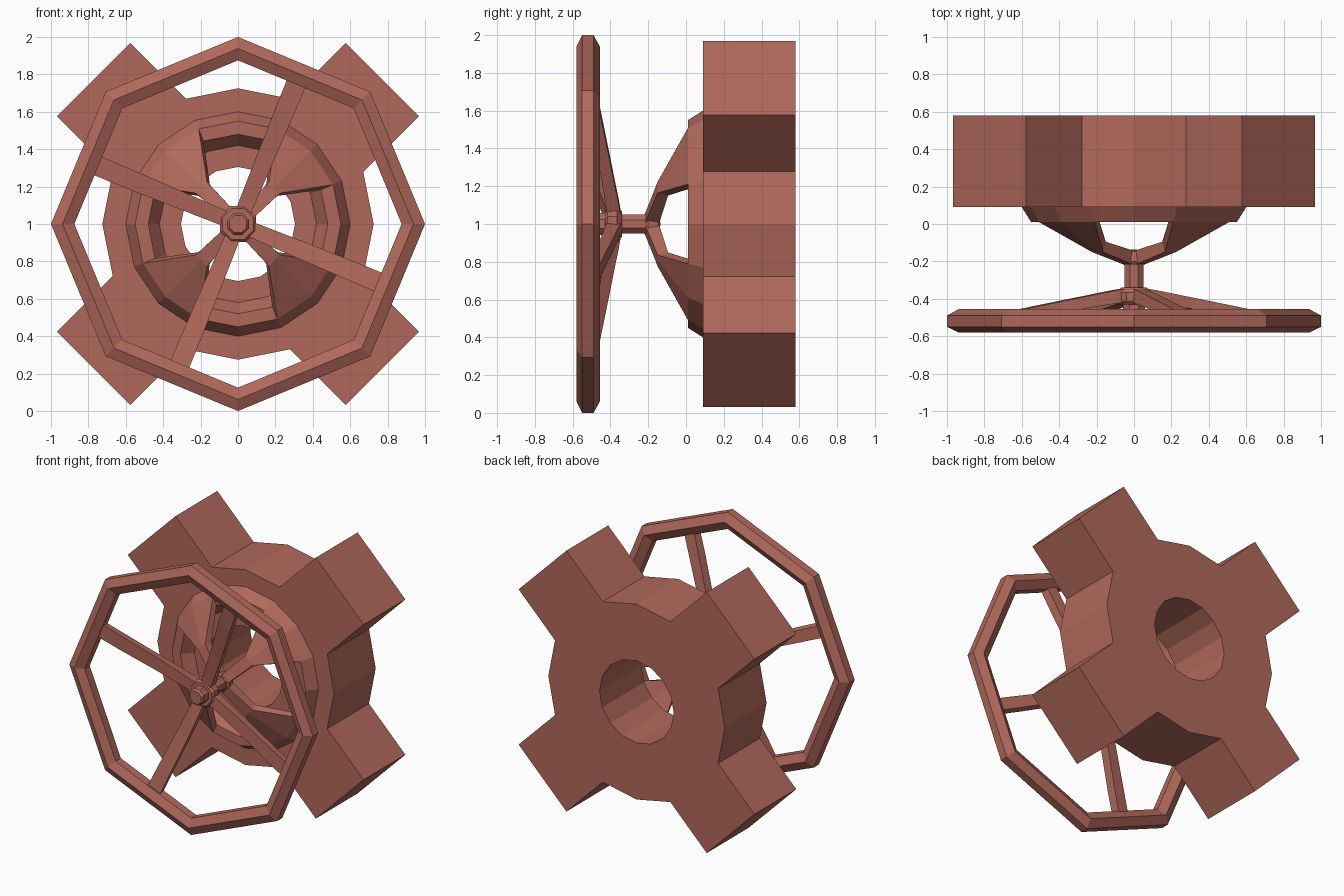
import bpy, bmesh, math

if "Cube" in bpy.data.objects:
    bpy.data.objects.remove(bpy.data.objects["Cube"])

mat = bpy.data.materials.new("terracotta_red")
mat.diffuse_color = (0.44, 0.14, 0.105, 1)
mat.use_nodes = True
mat.node_tree.nodes["Principled BSDF"].inputs["Base Color"].default_value = mat.diffuse_color


def polar(r, deg, y):
    """Point around the valve axis, which runs along y at z = 1."""
    a = math.radians(deg)
    return (r * math.cos(a), y, 1 + r * math.sin(a))


def along(r, side, deg, y):
    """Point at distance r along a radial direction, moved sideways."""
    a = math.radians(deg)
    return (r * math.cos(a) - side * math.sin(a), y,
            1 + r * math.sin(a) + side * math.cos(a))


def add_faces(bm, faces):
    for f in faces:
        bm.faces.new([bm.verts.new(p) for p in f])


def finish(bm, name):
    bmesh.ops.remove_doubles(bm, verts=bm.verts, dist=0.0005)
    bmesh.ops.recalc_face_normals(bm, faces=bm.faces)
    me = bpy.data.meshes.new(name)
    bm.to_mesh(me)
    bm.free()
    me.materials.append(mat)
    ob = bpy.data.objects.new(name, me)
    bpy.context.collection.objects.link(ob)
    return ob


def revolve_faces(profile, n, closed=True, skip=lambda k, i: False, turn=0):
    """Quads of an (r, y) profile swept round the axis in n flat sides."""
    step, m, out = 360 / n, len(profile), []
    for k in range(n):
        a, b = turn + k * step, turn + (k + 1) * step
        for i in range(m if closed else m - 1):
            if skip(k, i):
                continue
            (r0, y0), (r1, y1) = profile[i], profile[(i + 1) % m]
            f = [polar(r0, a, y0), polar(r0, b, y0)]
            if r1 > 0:
                f += [polar(r1, b, y1), polar(r1, a, y1)]
            else:
                f.append(polar(0, 0, y1))
            if r0 == 0:
                f = f[1:]
            out.append(f)
    return out


def revolve(name, profile, n, closed=True, turn=0):
    bm = bmesh.new()
    add_faces(bm, revolve_faces(profile, n, closed, turn=turn))
    return finish(bm, name)


def loft(bm, sections):
    """Skin a row of equal closed sections and cap both ends."""
    n = len(sections[0])
    for s, t in zip(sections, sections[1:]):
        add_faces(bm, [[s[i], s[(i + 1) % n], t[(i + 1) % n], t[i]] for i in range(n)])
    add_faces(bm, [sections[0], sections[-1]])


# Body: 16-sided block with raised collar and bore, four square arms
R, Y0, Y1 = 0.725, 0.09, 0.58
body = [(R, Y0), (0.60, Y0), (0.55, 0.01), (0.48, 0.01), (0.42, Y0),
        (0.305, Y0), (0.305, Y1), (R, Y1)]
bm = bmesh.new()
add_faces(bm, revolve_faces(body, 16, skip=lambda k, i: i == 7 and k % 4 in (1, 2)))
half = R * math.sin(math.radians(22.5))
for d in range(45, 360, 90):
    def outline(y):
        return [polar(R, d - 22.5, y), along(1.0925, -half, d, y),
                along(1.0925, half, d, y), polar(R, d + 22.5, y), polar(R, d, y)]
    f, b = outline(Y0), outline(Y1)
    add_faces(bm, [f, b] + [[f[i], f[i + 1], b[i + 1], b[i]] for i in range(3)])
finish(bm, "cross_body")

# Yoke: four legs, wide on the collar and narrow at the stem
bm = bmesh.new()
for d in range(45, 360, 90):
    angles = (d - 22.5, d, d + 22.5)
    base = [polar(0.55, a, 0.01) for a in angles] + \
           [polar(0.48, a, 0.01) for a in reversed(angles)]

    def section(ro, yo, ri, yi, w):
        return [along(ro, s * w, d, yo) for s in (-1, 0, 1)] + \
               [along(ri, s * w, d, yi) for s in (1, 0, -1)]
    loft(bm, [base, section(0.275, -0.15, 0.255, -0.095, 0.042),
              section(0.05, -0.215, 0.05, -0.14, 0.035)])
finish(bm, "yoke_legs")

# Stem and hubs
revolve("yoke_hub", [(0, -0.22), (0.06, -0.22), (0.075, -0.2), (0.065, -0.145), (0, -0.135)],
        8, False, 22.5)
revolve("stem", [(0, -0.50), (0.05, -0.50), (0.063, -0.485), (0.063, -0.42),
                 (0.055, -0.34), (0.055, -0.15), (0, -0.15)], 8, False, 22.5)
revolve("wheel_hub", [(0, -0.43), (0.09, -0.43), (0.105, -0.415), (0.105, -0.365),
                      (0.075, -0.34), (0, -0.34)], 8, False, 22.5)

# Handwheel: octagonal rim with hexagonal section
rim = [(1.0, -0.55), (1.0, -0.49), (0.938, -0.455), (0.875, -0.49),
       (0.875, -0.55), (0.938, -0.58)]
revolve("handwheel_rim", rim, 8)

# Spokes, bowed back towards the hub
bm = bmesh.new()
for k in range(4):
    d = 67.5 + 90 * k
    loft(bm, [[along(r, -w, d, front), along(r, w, d, front),
               along(r, w * 0.8, d, back), along(r, -w * 0.8, d, back)]
              for r, w, front, back in ((0.06, 0.04, -0.42, -0.345),
                                        (0.12, 0.042, -0.425, -0.355),
                                        (0.36, 0.047, -0.46, -0.40),
                                        (0.65, 0.052, -0.515, -0.455),
                                        (0.84, 0.054, -0.545, -0.49))])
finish(bm, "handwheel_spokes")
